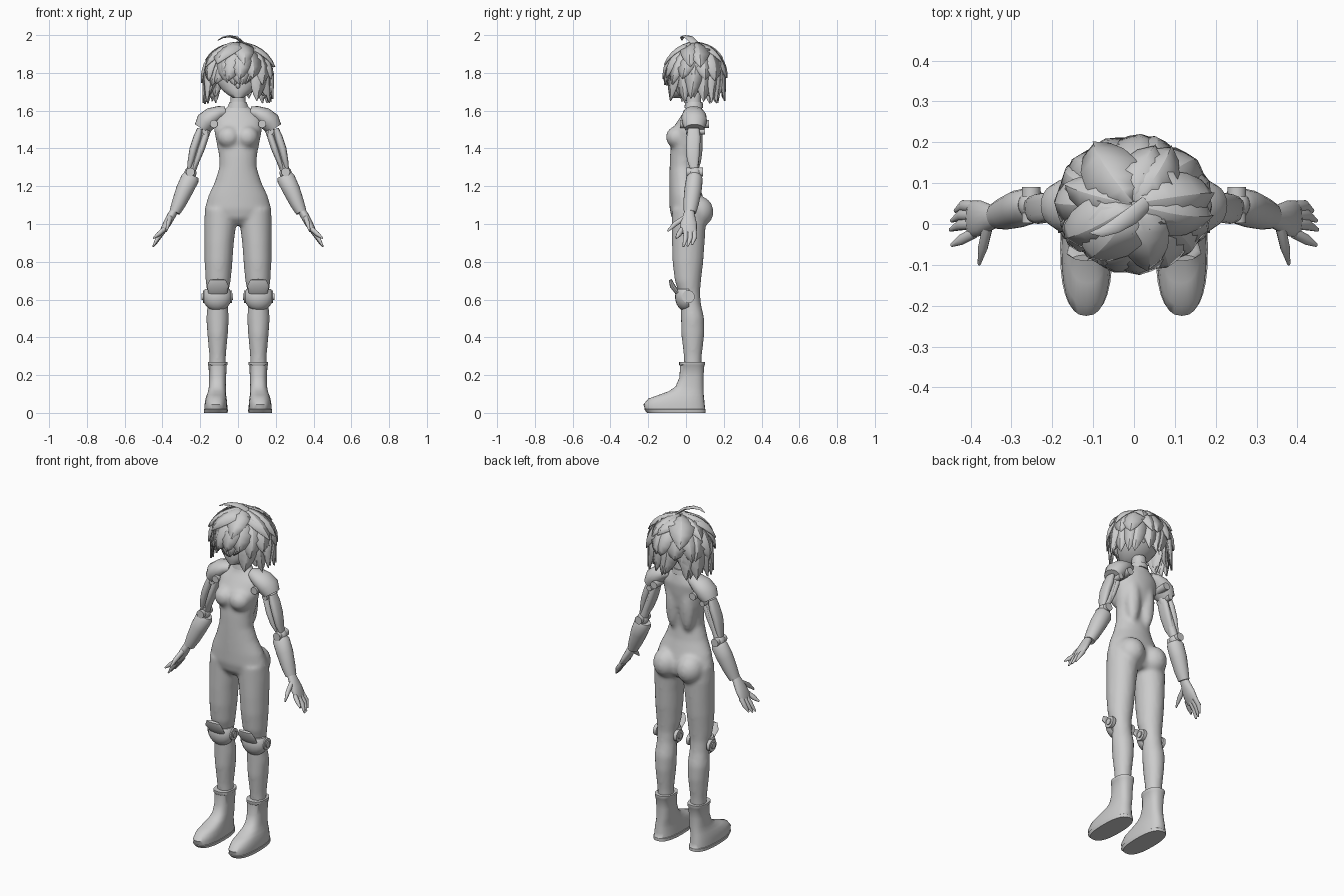
import bpy, bmesh, math, random
from mathutils import Vector, Matrix

if "Cube" in bpy.data.objects:
    bpy.data.objects.remove(bpy.data.objects["Cube"])
random.seed(4)
X, Y, Z = Vector((1, 0, 0)), Vector((0, 1, 0)), Vector((0, 0, 1))


def loft(bm, secs, ref=X, n=20, flat=False, power=2.0):
    """Tube through (x, y, z, ra, rb) sections; flat keeps rings horizontal."""
    pts = [Vector(s[:3]) for s in secs]
    rings = []
    for i, s in enumerate(secs):
        t = -Z if flat else (pts[min(i + 1, len(pts) - 1)] - pts[max(i - 1, 0)]).normalized()
        a = (ref - t * ref.dot(t)).normalized()
        b = t.cross(a)
        ring = []
        for k in range(n):
            c, d = math.cos(math.tau * k / n), math.sin(math.tau * k / n)
            c = math.copysign(abs(c) ** (2 / power), c)
            d = math.copysign(abs(d) ** (2 / power), d)
            ring.append(bm.verts.new(pts[i] + a * c * s[3] + b * d * s[4]))
        rings.append(ring)
    for r, q in zip(rings, rings[1:]):
        for k in range(n):
            bm.faces.new((r[k], r[(k + 1) % n], q[(k + 1) % n], q[k]))
    bm.faces.new(rings[0][::-1])
    bm.faces.new(rings[-1])


def ball(bm, c, r):
    m = Matrix.Translation(c) @ Matrix.Diagonal((*r, 1))
    bmesh.ops.create_uvsphere(bm, u_segments=20, v_segments=12, radius=1, matrix=m)


def disc(bm, c, r, depth, axis):
    rot = axis.to_track_quat('Z', 'Y').to_matrix().to_4x4()
    bmesh.ops.create_cone(bm, cap_ends=True, segments=18, radius1=r, radius2=r, depth=depth,
                          matrix=Matrix.Translation(c) @ rot)


def finish(name, bm, mirror=False, recalc=True, angle=40):
    if recalc:
        bmesh.ops.recalc_face_normals(bm, faces=bm.faces)
    me = bpy.data.meshes.new(name)
    bm.to_mesh(me)
    bm.free()
    ob = bpy.data.objects.new(name, me)
    bpy.context.collection.objects.link(ob)
    bpy.ops.object.select_all(action='DESELECT')
    ob.select_set(True)
    bpy.context.view_layer.objects.active = ob
    bpy.ops.object.shade_smooth_by_angle(angle=math.radians(angle))
    if mirror:
        ob.modifiers.new("mirror", 'MIRROR')
    return ob


# body suit: torso, legs and muscle forms fused into one skin
bm = bmesh.new()
torso = [(1.70, .042, .040, .040), (1.63, .042, .043, .040), (1.60, .040, .085, .047),
         (1.56, .030, .125, .065), (1.50, .008, .127, .083), (1.42, 0, .112, .080),
         (1.36, -.012, .100, .073), (1.30, -.015, .099, .072), (1.22, -.010, .124, .078),
         (1.15, 0, .157, .088), (1.08, .010, .177, .097), (1.03, .015, .165, .09), (.995, .02, .12, .06)]
loft(bm, [(0, cy, z, rx, ry) for z, cy, rx, ry in torso], n=32, flat=True)
leg = [(1.08, .09, .010, .085, .085), (1.0, .094, .015, .085, .09), (.9, .100, .012, .078, .087),
       (.8, .103, .010, .074, .082), (.7, .105, .010, .067, .070), (.64, .107, .018, .057, .057),
       (.58, .108, .025, .054, .054), (.5, .108, .035, .060, .062), (.42, .108, .036, .055, .062),
       (.3, .108, .036, .044, .048), (.2, .108, .036, .042, .045)]
for s in (1, -1):
    loft(bm, [(s * cx, cy, z, rx, ry) for z, cx, cy, rx, ry in leg], flat=True)
    ball(bm, (s * .077, .062, 1.065), (.078, .084, .085))
    ball(bm, (s * .048, -.045, 1.46), (.062, .062, .06))
    ball(bm, (s * .048, .048, 1.43), (.045, .042, .16))
body = finish("body_suit", bm)
rm = body.modifiers.new("fuse", 'REMESH')
rm.mode, rm.voxel_size, rm.use_smooth_shade = 'VOXEL', .011, True
sm = body.modifiers.new("soften", 'SMOOTH')
sm.factor, sm.iterations = .5, 6

# head
bm = bmesh.new()
loft(bm, [(0, cy, z, rx, ry) for z, cy, rx, ry in (
    (1.945, .045, .05, .05), (1.91, .045, .10, .10), (1.85, .04, .125, .118), (1.79, .035, .125, .112),
    (1.75, .022, .112, .1), (1.715, .005, .09, .085), (1.69, -.012, .062, .065), (1.668, -.035, .028, .036))],
     n=28, flat=True)
ball(bm, (0, -.078, 1.735), (.012, .014, .018))
finish("head", bm, angle=60)
bm = bmesh.new()
loft(bm, [(0, .042, 1.645, .046, .046), (0, .041, 1.615, .056, .05)], flat=True)
finish("neck_collar", bm)

# boots: shaft and foot from horizontal slices given by front and back depth
bm = bmesh.new()
boot = [(.27, .108, .052, -.036, .100), (.255, .108, .052, -.036, .100), (.25, .108, .048, -.032, .097),
        (.19, .108, .045, -.034, .092), (.14, .109, .045, -.055, .092), (.115, .111, .047, -.09, .093),
        (.095, .114, .051, -.145, .094), (.075, .116, .056, -.2, .096), (.045, .117, .060, -.225, .099),
        (.02, .117, .061, -.218, .102), (.018, .117, .064, -.222, .104), (0, .117, .062, -.205, .104)]
loft(bm, [(cx, (f + b) / 2, z, rx, (b - f) / 2) for z, cx, rx, f, b in boot], n=28, flat=True, power=2.5)
finish("boot", bm, True)

# knee guards: cupped pad, upper plate, hinge discs
bm = bmesh.new()
ball(bm, (.110, 0, .615), (.077, .058, .076))
for co, no in (((0, 0, .655), Z), ((0, .015, 0), Y)):
    cut = bmesh.ops.bisect_plane(bm, geom=bm.verts[:] + bm.edges[:] + bm.faces[:],
                                 plane_co=co, plane_no=no, clear_outer=True)
    bmesh.ops.holes_fill(bm, edges=[e for e in cut['geom_cut'] if isinstance(e, bmesh.types.BMEdge)])
finish("knee_pad", bm, True)
bm = bmesh.new()
loft(bm, [(.107, -.045, .635, .05, .012), (.107, -.072, .672, .058, .014), (.107, -.083, .705, .042, .008)])
finish("knee_upper_plate", bm, True)
bm = bmesh.new()
for x in (.042, .176):
    disc(bm, (x, .012, .615), .034, .02, X)
    disc(bm, (x, .012, .615), .018, .032, X)
finish("knee_hinge", bm, True)

# shoulder armour and its pivot bolts
bm = bmesh.new()
loft(bm, [(.065, .04, 1.595, .028, .035), (.095, .04, 1.59, .036, .055), (.135, .042, 1.57, .05, .066),
          (.17, .045, 1.54, .055, .066), (.192, .045, 1.505, .043, .052)], ref=Vector((1, 0, 1)))
finish("shoulder_cap", bm, True)
bm = bmesh.new()
disc(bm, (.128, .045, 1.53), .021, .155, Y)
disc(bm, (.175, .05, 1.49), .016, .10, Y)
finish("shoulder_bolt", bm, True)

# upper arm: core rod between an outer and an inner shell
bm = bmesh.new()
loft(bm, [(.15, .045, 1.54, .024, .024), (.258, .047, 1.25, .022, .024)], n=14)
finish("upper_arm_core", bm, True)
for name, dx, w in (("upper_arm_outer_shell", .020, .021), ("upper_arm_inner_shell", -.022, .018)):
    bm = bmesh.new()
    loft(bm, [(.181 + dx, .04, 1.505, w * .7, .03), (.195 + dx, .04, 1.46, w, .037),
              (.215 + dx, .037, 1.40, w, .037), (.233 + dx * .8, .037, 1.34, w * .8, .032),
              (.247 + dx * .6, .042, 1.295, w * .5, .02)], n=16, power=2.5)
    finish(name, bm, True)

# elbow joint
bm = bmesh.new()
ball(bm, (.252, .047, 1.27), (.032, .034, .034))
disc(bm, (.252, .047, 1.275), .023, .088, Y)
finish("elbow_joint", bm, True)

# forearm gauntlet
bm = bmesh.new()
loft(bm, [(.247, .046, 1.258, .04, .034), (.254, .045, 1.24, .048, .044), (.283, .037, 1.18, .046, .046),
          (.313, .027, 1.11, .038, .041), (.335, .021, 1.062, .029, .033)])
finish("forearm", bm, True)

# hand: palm, fingers and thumb
bm = bmesh.new()
loft(bm, [(.335, .018, 1.075, .02, .024), (.352, .016, 1.045, .022, .032), (.374, .014, 1.005, .021, .043),
          (.397, .012, .965, .016, .045), (.405, .012, .95, .009, .04)], n=16)
for base, mid, tip in (((.392, -.022, .972), (.422, -.038, .945), (.447, -.052, .925)),
                       ((.395, .000, .965), (.425, -.002, .925), (.450, -.014, .880)),
                       ((.395, .022, .965), (.423, .022, .925), (.447, .008, .882)),
                       ((.393, .043, .965), (.418, .045, .930), (.438, .032, .890)),
                       ((.358, -.005, 1.035), (.370, -.058, 1.0), (.379, -.098, .962))):
    loft(bm, [(*base, .013, .014), (*mid, .012, .014), (*tip, .004, .005)], n=10)
finish("hand", bm, True, angle=60)


# hair: scalp cap plus layers of pointed locks following an egg-shaped scalp
def scalp(az, s, k):
    phi = min(s, 1) * math.pi / 2
    low = max(s - 1, 0)
    r = math.sin(phi) * (1 - .05 * low) * k
    return Vector((.19 * r * math.sin(az), .05 - .165 * r * math.cos(az),
                   1.79 + .168 * k * math.cos(phi) - .16 * low))


def lock(bm, az, s0, s1, half, k, twist):
    rows = []
    widths = (.55, .85, 1, .97, .8, .48, 0)
    for i, w in enumerate(widths):
        f = i / (len(widths) - 1)
        s = s0 + (s1 - s0) * f
        spread = half * w / (.18 * max(math.sin(min(s, 1) * math.pi / 2), .4))
        rows.append([bm.verts.new(scalp(az + twist * f + j * spread, s, k + .05 * f + (.03 if j == 0 else 0)))
                     for j in (-1, 0, 1)])
    for r, q in zip(rows, rows[1:]):
        for j in (0, 1):
            bm.faces.new((r[j], q[j], q[j + 1], r[j + 1]))


bm = bmesh.new()
for count, s0, s1, half, k in ((9, .02, .8, .065, 1.0), (15, .3, 1.25, .055, .97),
                               (21, .6, 1.9, .046, .94), (21, .75, 1.7, .046, .88)):
    for i in range(count):
        az = math.tau * (i + random.uniform(-.25, .25)) / count - math.pi
        end = s1 + random.uniform(-.15, .08)
        if abs(az) < .75:
            end = min(end, 1.25 + random.uniform(-.15, .12))
        lock(bm, az, s0, end, half * random.uniform(.85, 1.2), k + random.uniform(-.015, .02),
             random.uniform(-.25, .25))
bmesh.ops.remove_doubles(bm, verts=bm.verts, dist=1e-5)
hair = finish("hair_locks", bm, recalc=False, angle=25)
hair.modifiers.new("thickness", 'SOLIDIFY').thickness = .005

bm = bmesh.new()
ball(bm, (0, .05, 1.79), (.18, .153, .165))
bmesh.ops.bisect_plane(bm, geom=bm.verts[:] + bm.edges[:] + bm.faces[:], plane_co=(0, .05, 1.79),
                       plane_no=(0, -.35, -1), clear_outer=True)
finish("hair_cap", bm)
bm = bmesh.new()
loft(bm, [(.03, .05, 1.955, .02, .008), (-.005, .02, 1.985, .022, .008), (-.045, -.005, 1.994, .018, .006),
          (-.08, -.02, 1.988, .012, .004), (-.108, -.022, 1.972, .002, .002)], ref=Y, n=8)
finish("hair_top_wisp", bm)
